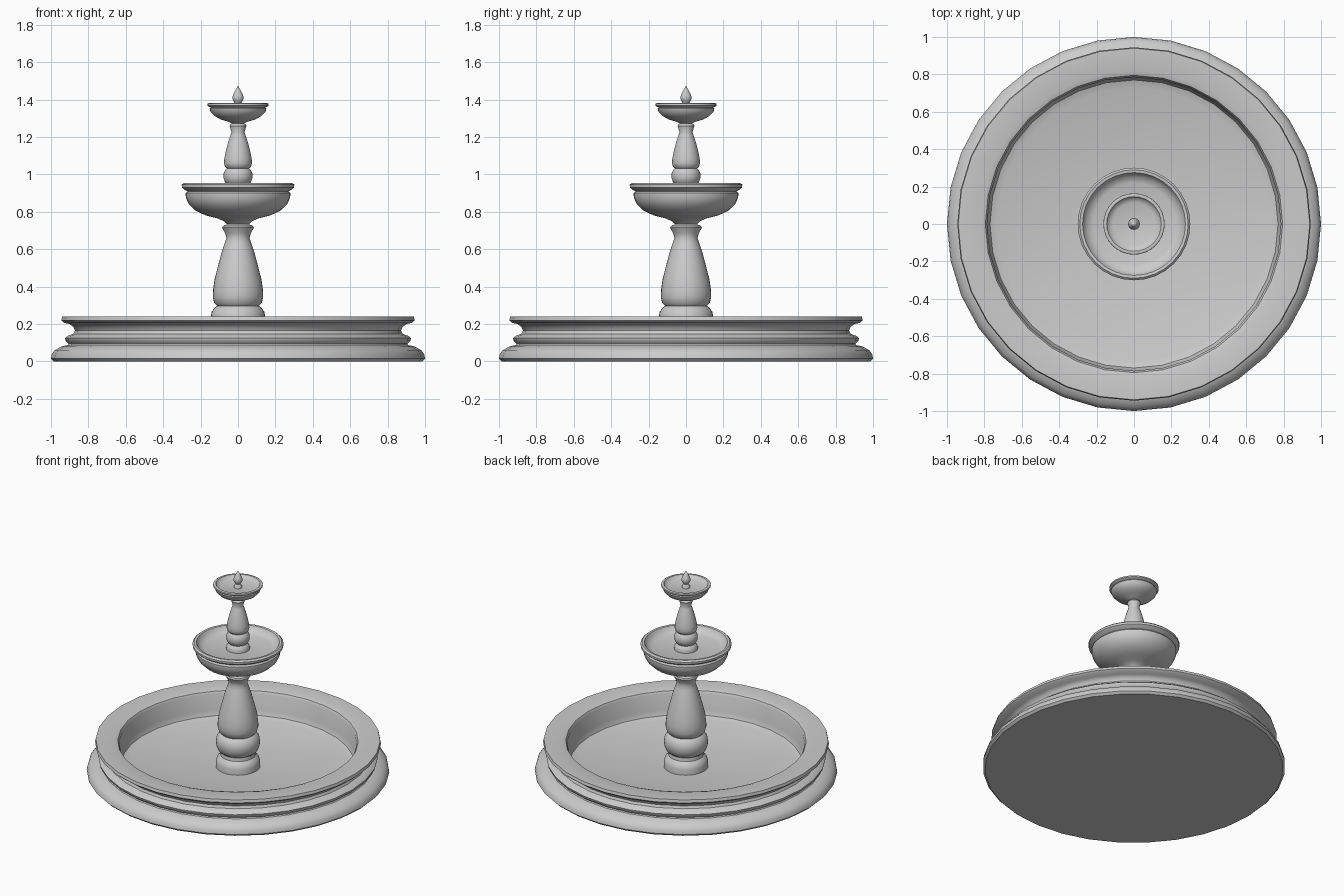
import bpy, bmesh, math

SEG = 32


def lathe(name, profile, angle=40):
    """Revolve (radius, z) points around z into a closed, smooth solid."""
    bm = bmesh.new()
    rings = []
    for r, z in profile:
        if r == 0:
            rings.append([bm.verts.new((0, 0, z))] * SEG)
        else:
            rings.append([bm.verts.new((r * math.cos(2 * math.pi * i / SEG),
                                        r * math.sin(2 * math.pi * i / SEG), z))
                          for i in range(SEG)])
    for a, b in zip(rings, rings[1:]):
        for i in range(SEG):
            j = (i + 1) % SEG
            bm.faces.new(list(dict.fromkeys((a[i], a[j], b[j], b[i]))))
    bmesh.ops.recalc_face_normals(bm, faces=bm.faces)
    mesh = bpy.data.meshes.new(name)
    bm.to_mesh(mesh)
    bm.free()
    obj = bpy.data.objects.new(name, mesh)
    bpy.context.collection.objects.link(obj)
    bpy.ops.object.select_all(action='DESELECT')
    obj.select_set(True)
    bpy.context.view_layer.objects.active = obj
    bpy.ops.object.shade_smooth_by_angle(angle=math.radians(angle))
    return obj


# Ground basin: moulded outer wall, wide flat rim, shallow floor
lathe("basin", [
    (0, 0), (0.985, 0), (1.0, 0.015), (0.995, 0.04), (0.98, 0.06), (0.945, 0.08),
    (0.91, 0.088), (0.905, 0.095), (0.922, 0.11), (0.925, 0.125), (0.91, 0.137),
    (0.88, 0.148), (0.872, 0.165), (0.88, 0.185), (0.9, 0.2), (0.93, 0.207),
    (0.945, 0.22), (0.94, 0.24), (0.82, 0.24), (0.795, 0.232), (0.785, 0.215),
    (0.785, 0.1), (0.77, 0.065), (0.73, 0.05), (0, 0.05)])

# Lower column: drum, torus ring, vase and flared capital
lathe("lower_column", [
    (0, 0.045), (0.146, 0.045), (0.146, 0.09), (0.138, 0.115), (0.115, 0.135),
    (0.112, 0.16), (0.13, 0.175), (0.143, 0.205), (0.146, 0.235), (0.141, 0.265),
    (0.125, 0.288), (0.112, 0.297), (0.127, 0.312), (0.135, 0.345), (0.133, 0.385),
    (0.125, 0.44), (0.107, 0.51), (0.09, 0.575), (0.072, 0.63), (0.062, 0.66),
    (0.068, 0.685), (0.085, 0.715), (0.08, 0.725), (0.055, 0.735), (0.055, 0.78),
    (0, 0.78)])

# Middle bowl with overhanging lip
lathe("middle_bowl", [
    (0, 0.735), (0.06, 0.735), (0.075, 0.75), (0.11, 0.765), (0.17, 0.78),
    (0.225, 0.805), (0.262, 0.84), (0.279, 0.875), (0.28, 0.9), (0.27, 0.91),
    (0.285, 0.918), (0.3, 0.93), (0.301, 0.945), (0.29, 0.955), (0.275, 0.953),
    (0.268, 0.942), (0.255, 0.922), (0.22, 0.91), (0, 0.905)])

# Upper column: smaller version of the lower one
lathe("upper_column", [
    (0, 0.9), (0.078, 0.9), (0.078, 0.925), (0.07, 0.94), (0.06, 0.95),
    (0.07, 0.96), (0.077, 0.98), (0.077, 1.005), (0.068, 1.025), (0.06, 1.033),
    (0.07, 1.042), (0.075, 1.06), (0.073, 1.085), (0.065, 1.125), (0.052, 1.175),
    (0.04, 1.21), (0.035, 1.225), (0.045, 1.26), (0.04, 1.268), (0.03, 1.273),
    (0.03, 1.3), (0, 1.3)])

# Top bowl
lathe("top_bowl", [
    (0, 1.272), (0.033, 1.272), (0.05, 1.282), (0.09, 1.293), (0.125, 1.312),
    (0.147, 1.335), (0.152, 1.352), (0.146, 1.359), (0.156, 1.362), (0.164, 1.368),
    (0.163, 1.378), (0.155, 1.382), (0.146, 1.38), (0.138, 1.366), (0.115, 1.357),
    (0, 1.353)])

# Teardrop finial
lathe("finial", [
    (0, 1.35), (0.028, 1.35), (0.026, 1.365), (0.016, 1.38), (0.025, 1.393),
    (0.031, 1.408), (0.027, 1.425), (0.014, 1.45), (0, 1.475)])
